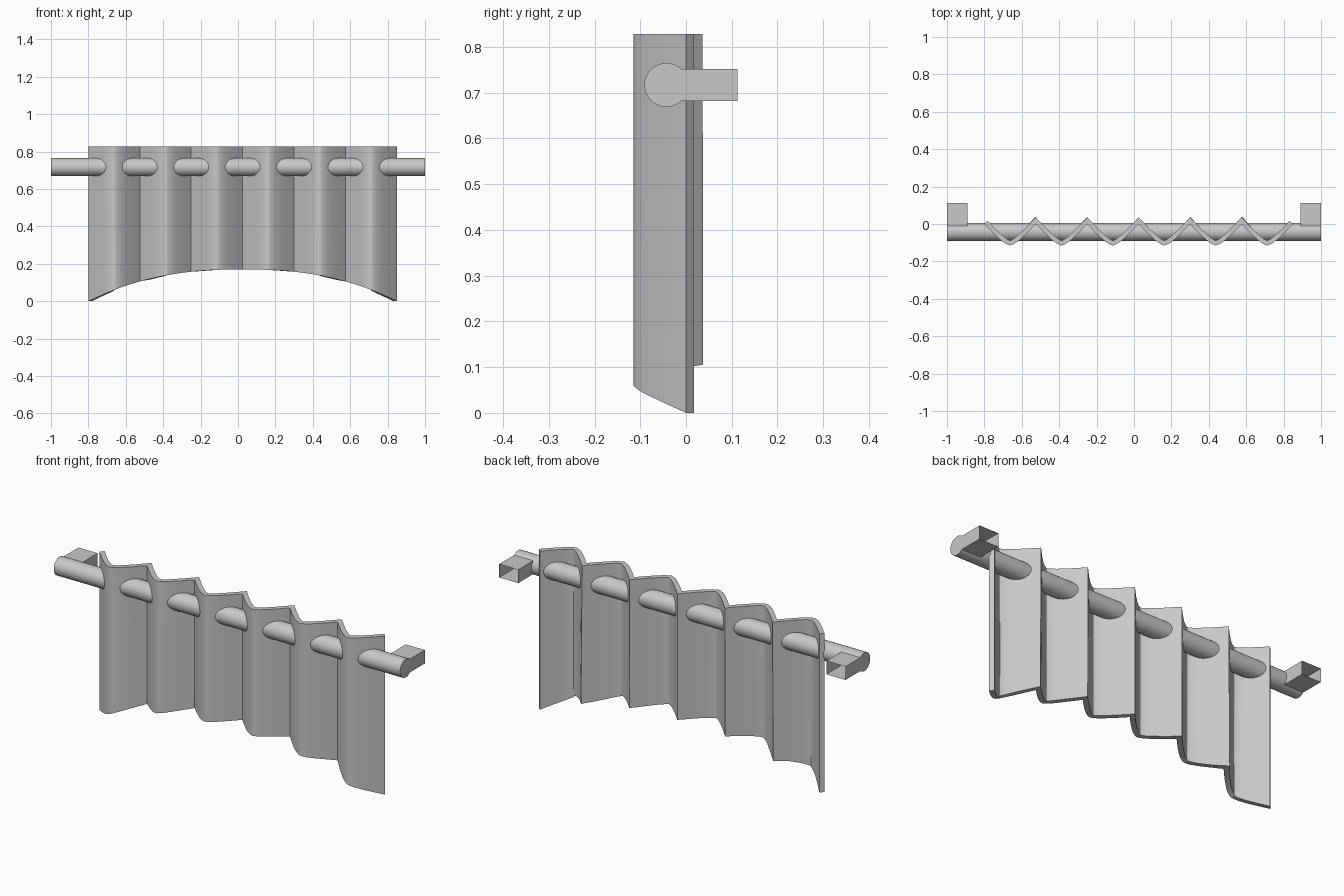
import bpy, bmesh, math
from mathutils import Matrix, Vector

cube = bpy.data.objects.get("Cube")
if cube:
    bpy.data.objects.remove(cube, do_unlink=True)

grey = bpy.data.materials.new("plain grey")
grey.use_nodes = True
grey.diffuse_color = (0.58, 0.58, 0.58, 1)
grey.node_tree.nodes["Principled BSDF"].inputs["Base Color"].default_value = (0.58, 0.58, 0.58, 1)


def finish(name, bm, smooth_angle=None):
    mesh = bpy.data.meshes.new(name)
    bm.to_mesh(mesh)
    bm.free()
    mesh.materials.append(grey)
    obj = bpy.data.objects.new(name, mesh)
    bpy.context.collection.objects.link(obj)
    if smooth_angle:
        bpy.ops.object.select_all(action="DESELECT")
        obj.select_set(True)
        bpy.context.view_layer.objects.active = obj
        bpy.ops.object.shade_smooth_by_angle(angle=math.radians(smooth_angle))
    return obj


# Curtain rod
bm = bmesh.new()
bmesh.ops.create_cone(bm, cap_ends=True, segments=32, radius1=0.048, radius2=0.048, depth=2,
                      matrix=Matrix.Translation((0, -0.043, 0.717)) @ Matrix.Rotation(math.pi / 2, 4, "Y"))
finish("curtain_rod", bm, 40)

# Wall brackets: boxes open towards the wall
for side, name in ((1, "left_bracket"), (-1, "right_bracket")):
    bm = bmesh.new()
    bmesh.ops.create_cube(bm, size=1, matrix=Matrix.Translation((side * 0.945, 0.0515, 0.717))
                          @ Matrix.Diagonal((0.11, 0.123, 0.07, 1)))
    back = [f for f in bm.faces if f.normal.y > 0.9 or f.calc_center_median().y > 0.1]
    bmesh.ops.delete(bm, geom=back, context="FACES")
    finish(name, bm)

# Curtain: six pleats, sharp at the back and rounded at the front
PLEATS, PITCH, MIDDLE, TOP, ARCH = 6, 0.275, 0.025, 0.828, 0.17
half = [(0, 0), (0.04, -0.042), (0.08, -0.08), (0.105, -0.1), (0.125, -0.111), (0.1375, -0.115)]
pleat = half + [(PITCH - x, y) for x, y in half[-2:0:-1]]
width = PLEATS * PITCH
path = [(MIDDLE - width / 2 + i * PITCH + x, y) for i in range(PLEATS) for x, y in pleat]
path.append((MIDDLE + width / 2, 0))


def hem(x):
    return ARCH * (1 - min(1, abs(x - MIDDLE) / (width / 2)) ** 2.4)


bm = bmesh.new()
columns = [(bm.verts.new((x, y, hem(x))), bm.verts.new((x, y, TOP))) for x, y in path]
for (low_a, high_a), (low_b, high_b) in zip(columns, columns[1:]):
    bm.faces.new((low_a, low_b, high_b, high_a))
curtain = finish("pleated_curtain", bm)
solid = curtain.modifiers.new("thickness", "SOLIDIFY")
solid.thickness = 0.025
solid.offset = -1
solid.use_even_offset = True
bpy.ops.object.select_all(action="DESELECT")
curtain.select_set(True)
bpy.context.view_layer.objects.active = curtain
bpy.ops.object.modifier_apply(modifier=solid.name)
bpy.ops.object.shade_smooth_by_angle(angle=math.radians(50))
